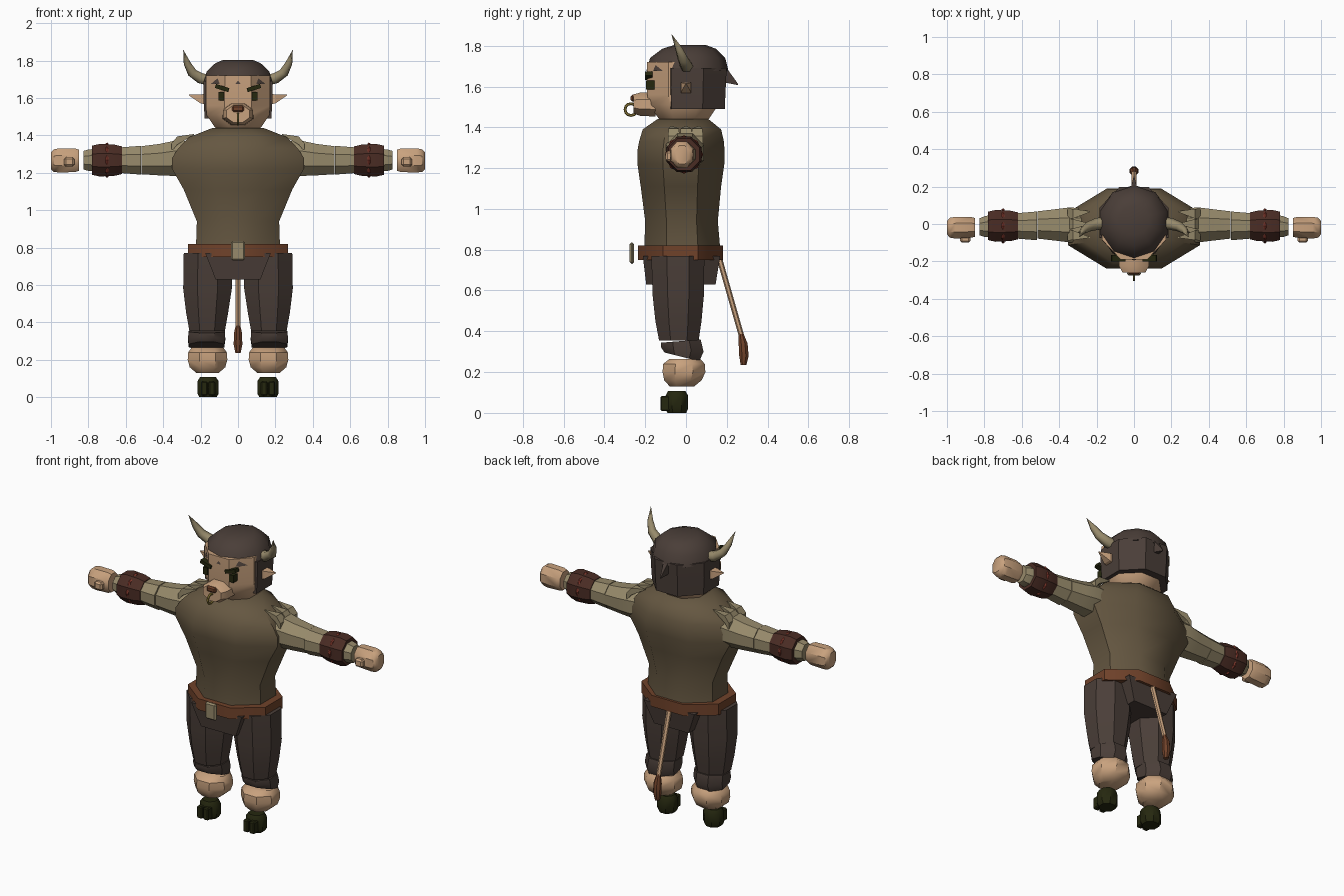
import bpy, bmesh, math
from mathutils import Vector

if "Cube" in bpy.data.objects:
    bpy.data.objects.remove(bpy.data.objects["Cube"], do_unlink=True)


def make_material(name, hex_code):
    rgb = [int(hex_code[i:i + 2], 16) / 255 for i in (0, 2, 4)]
    col = [((c + 0.055) / 1.055) ** 2.4 for c in rgb] + [1]
    m = bpy.data.materials.new(name)
    m.use_nodes = True
    m.diffuse_color = col
    m.node_tree.nodes["Principled BSDF"].inputs["Base Color"].default_value = col
    return m


SKIN = make_material("tan skin", "c9a27e")
HAIR = make_material("dark brown cloth and hair", "4a3e38")
TUNIC = make_material("tunic brown", "655741")
KHAKI = make_material("khaki", "978a6b")
BELT = make_material("leather brown", "70422a")
BAND = make_material("dark leather", "4a2c24")
RED = make_material("dull red", "853a2e")
BLACK = make_material("hoof black", "25270f")
GOLD = make_material("old gold", "94803c")


def finish(name, bm, mat, smooth=True):
    bmesh.ops.recalc_face_normals(bm, faces=bm.faces[:])
    me = bpy.data.meshes.new(name)
    bm.to_mesh(me)
    bm.free()
    me.materials.append(mat)
    ob = bpy.data.objects.new(name, me)
    bpy.context.collection.objects.link(ob)
    if smooth:
        bpy.ops.object.select_all(action='DESELECT')
        ob.select_set(True)
        bpy.context.view_layer.objects.active = ob
        bpy.ops.object.shade_smooth_by_angle(angle=math.radians(40))
    return ob


def loft(name, mat, rings, axis="z", n=8, side=1, min_y=None, smooth=True):
    """Rings are (position along axis, centre a, centre b, half a, half b, tilt)."""
    bm = bmesh.new()
    loops = []
    for t, ca, cb, ha, hb, *tilt in rings:
        loop = []
        for i in range(n):
            ang = 2 * math.pi * (i + 0.5) / n
            k = 1 / math.cos(math.pi / n)
            a, b = ca + ha * k * math.cos(ang), cb + hb * k * math.sin(ang)
            if min_y is not None:
                b = max(b, min_y)
            tt = t + (tilt[0] * (b - cb) if tilt else 0)
            p = {"x": (tt, a, b), "y": (a, tt, b), "z": (a, b, tt)}[axis]
            loop.append(bm.verts.new((p[0] * side, p[1], p[2])))
        loops.append(loop)
    for lo, hi in zip(loops, loops[1:]):
        for i in range(n):
            j = (i + 1) % n
            bm.faces.new((lo[i], lo[j], hi[j], hi[i]))
    bm.faces.new(loops[0])
    bm.faces.new(loops[-1])
    return finish(name, bm, mat, smooth)


def box(name, mat, loc, size, rot=(0, 0, 0), bevel=0):
    bm = bmesh.new()
    bmesh.ops.create_cube(bm, size=1)
    for v in bm.verts:
        v.co = Vector(v.co[i] * size[i] for i in range(3))
    if bevel:
        bmesh.ops.bevel(bm, geom=bm.edges[:], offset=bevel, segments=1, affect='EDGES')
    ob = finish(name, bm, mat, False)
    ob.location, ob.rotation_euler = loc, rot
    return ob


def torus(name, mat, loc, major, minor, seg=16):
    bpy.ops.mesh.primitive_torus_add(location=loc, rotation=(0, math.pi / 2, 0),
        major_radius=major, minor_radius=minor, major_segments=seg, minor_segments=6)
    bpy.context.object.name = name
    bpy.context.object.data.materials.append(mat)


def tapered_tube(name, mat, points):
    cu = bpy.data.curves.new(name, 'CURVE')
    cu.dimensions = '3D'
    cu.bevel_depth, cu.bevel_resolution = 1, 1
    sp = cu.splines.new('POLY')
    sp.points.add(len(points) - 1)
    for p, (x, y, z, r) in zip(sp.points, points):
        p.co, p.radius = (x, y, z, 1), r
    cu.materials.append(mat)
    bpy.context.collection.objects.link(bpy.data.objects.new(name, cu))


# Torso, belt and hips
loft("tunic", TUNIC, [(.79, 0, -.018, .225, .187), (.94, 0, -.022, .22, .178),
     (1.11, 0, -.025, .29, .197), (1.22, 0, -.025, .352, .213), (1.28, 0, -.025, .352, .214),
     (1.33, 0, -.022, .32, .208), (1.39, 0, -.02, .262, .192), (1.44, 0, -.015, .135, .125)])
loft("belt", BELT, [(.75, 0, -.027, .268, .208), (.82, 0, -.027, .268, .208)])
box("belt_buckle", KHAKI, (0, -.265, .783), (.075, .022, .105), bevel=.009)
loft("hips", HAIR, [(.63, 0, -.025, .12, .17), (.77, 0, -.022, .175, .19)], n=4)

# Head, hair and muzzle
loft("head", SKIN, [(1.42, 0, -.01, .1, .1), (1.445, 0, -.01, .125, .125),
     (1.51, 0, -.012, .168, .17), (1.56, 0, -.012, .172, .178), (1.72, 0, -.012, .17, .178)])
loft("hair_cap", HAIR, [(1.675, 0, .007, .185, .192), (1.74, 0, .008, .168, .175),
     (1.785, 0, .015, .122, .125), (1.803, 0, .02, .08, .075)], n=10)
loft("hair_back", HAIR, [(1.49, 0, .005, .178, .185), (1.6, 0, .005, .185, .19),
     (1.69, 0, .007, .185, .192)], min_y=-.09)
loft("hair_tuft", HAIR, [(.16, 0, 1.685, .025, .06), (.255, 0, 1.61, .002, .003)],
     axis="y", n=4, smooth=False)
loft("muzzle", SKIN, [(-.15, 0, 1.513, .082, .06), (-.225, 0, 1.513, .08, .057),
     (-.258, 0, 1.515, .062, .046)], axis="y")
box("nose", BELT, (0, -.255, 1.543), (.062, .032, .034), bevel=.008)
torus("nose_ring", GOLD, (0, -.27, 1.487), .029, .007, 12)

# Tail
loft("tail", SKIN, [(.36, 0, .277, .012, .012), (.76, 0, .163, .014, .012)], n=6)
loft("tail_tuft", BELT, [(.235, 0, .282, .014, .014), (.28, 0, .284, .023, .023),
     (.34, 0, .28, .022, .022), (.4, 0, .268, .009, .009)])

for s, label in ((1, "left"), (-1, "right")):
    # Face details
    box(label + "_eye", BLACK, (s * .09, -.175, 1.608), (.03, .04, .045))
    box(label + "_eyebrow", BLACK, (s * .085, -.183, 1.653), (.075, .036, .022),
        (0, -s * .3, 0))
    loft(label + "_ear", SKIN, [(.16, 0, 1.592, .025, .03), (.2, 0, 1.595, .025, .024),
         (.262, 0, 1.615, .002, .002)], axis="x", n=4, side=s, smooth=False)
    tapered_tube(label + "_horn", KHAKI, [(s * .15, .005, 1.695, .034),
        (s * .2, 0, 1.705, .032), (s * .245, -.015, 1.735, .027),
        (s * .272, -.035, 1.785, .019), (s * .292, -.07, 1.855, .001)])

    # Sleeve, shoulder shards, armband and hand
    loft(label + "_upper_sleeve", KHAKI, [(.26, -.005, 1.28, .085, .09),
         (.34, -.005, 1.277, .094, .094), (.42, -.005, 1.27, .084, .084),
         (.515, -.005, 1.267, .073, .075)], axis="x", side=s)
    loft(label + "_lower_sleeve", KHAKI, [(.518, -.01, 1.267, .077, .077),
         (.66, -.01, 1.267, .065, .066)], axis="x", side=s)
    for y in (-.06, 0, .055):
        loft(label + "_shoulder_shard", KHAKI, [(.355, y, 1.335, .028, .022),
             (.325, y, 1.372, .026, .022), (.235, y * 1.2, 1.405, .002, .002)],
             axis="x", n=4, side=s, smooth=False)
    loft(label + "_armband", BAND, [(.62, -.01, 1.267, .072, .074),
         (.66, -.01, 1.267, .081, .083), (.74, -.01, 1.267, .085, .087),
         (.78, -.01, 1.267, .076, .078)], axis="x", side=s)
    torus(label + "_armband_ring", RED, (s * .7, -.01, 1.267), .085, .009, 8)
    loft(label + "_cuff", KHAKI, [(.77, -.012, 1.267, .06, .06),
         (.8, -.014, 1.267, .055, .057), (.825, -.015, 1.267, .046, .05)], axis="x", side=s)
    loft(label + "_hand", SKIN, [(.85, -.018, 1.267, .05, .056), (.87, -.018, 1.267, .055, .063),
         (.955, -.02, 1.266, .058, .065), (.985, -.02, 1.265, .053, .06),
         (1, -.02, 1.265, .035, .045)], axis="x", side=s)
    box(label + "_thumb", SKIN, (s * .902, -.08, 1.258), (.055, .04, .05), bevel=.01)

    # Leg, ankle fur and hoof
    loft(label + "_leg", HAIR, [(.355, .165, -.035, .095, .097), (.45, .165, -.037, .112, .113),
         (.58, .163, -.038, .13, .126), (.77, .16, -.04, .13, .13)], side=s)
    loft(label + "_shin_wrap", HAIR, [(.275, .168, -.02, .095, .085, -.25),
         (.31, .168, -.018, .1, .104, -.1), (.352, .166, -.025, .097, .097, .08)], side=s)
    loft(label + "_ankle_fur", SKIN, [(.13, .163, -.02, .06, .06), (.16, .163, -.015, .095, .092),
         (.2, .163, -.01, .106, .105), (.24, .163, -.01, .103, .102),
         (.265, .163, -.005, .085, .075)], side=s)
    loft(label + "_hoof", BLACK, [(0, .16, -.045, .046, .046), (.02, .16, -.045, .057, .055),
         (.085, .16, -.045, .057, .055), (.108, .16, -.045, .042, .042)], side=s)
    for dx in (-.021, .021):
        box(label + "_hoof_toe", BLACK, (s * (.16 + dx), -.1, .046), (.036, .05, .075), bevel=.006)
